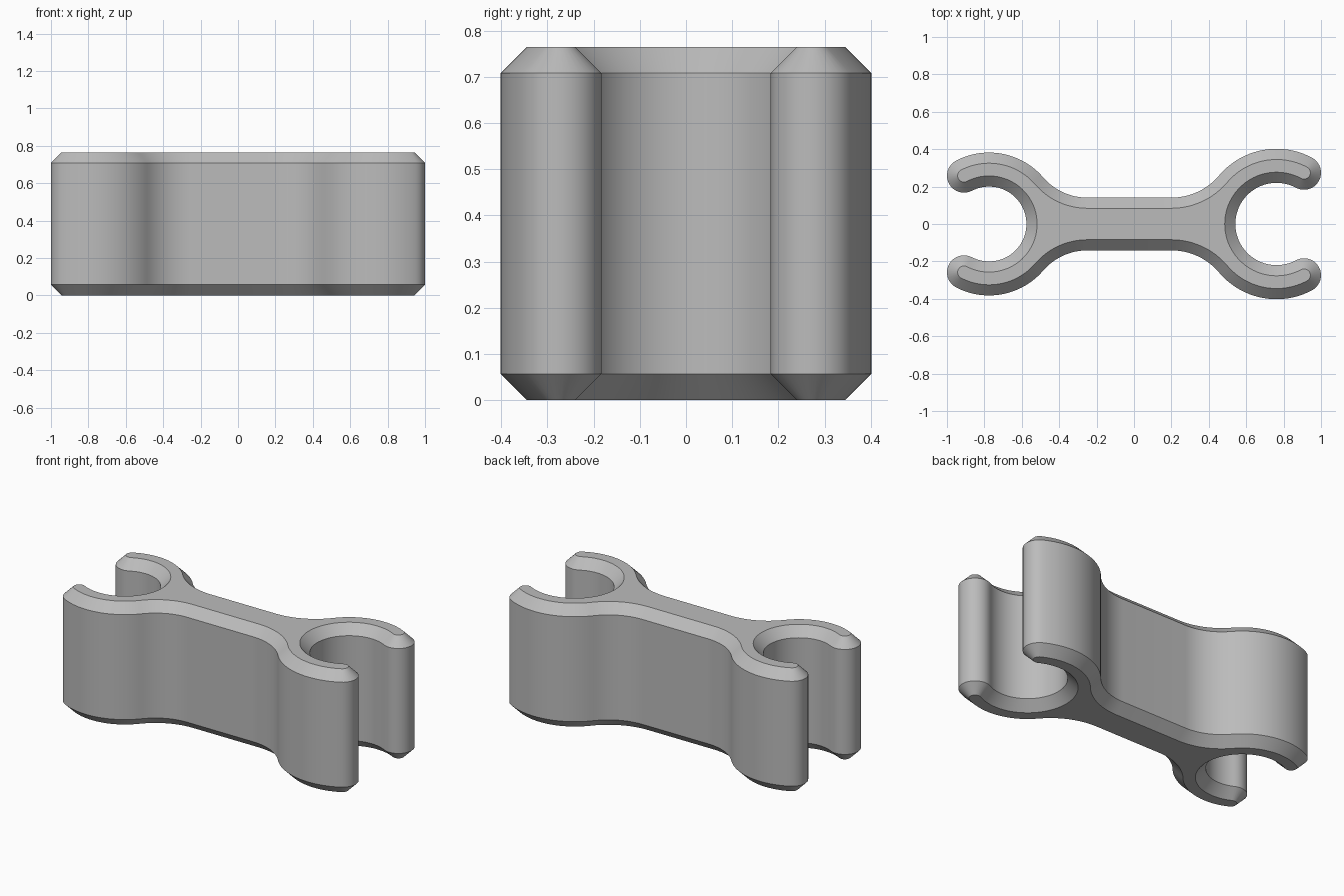
import bpy, bmesh, math

if "Cube" in bpy.data.objects:
    bpy.data.objects.remove(bpy.data.objects["Cube"])

HEIGHT, CHAMFER = 0.765, 0.057
BAR = 0.141                      # half thickness of the connecting bar
TIP = 0.091                      # half thickness of the jaws


def arc(cx, cy, r, a0, a1, n):
    return [(cx + r * math.cos(a0 + (a1 - a0) * i / n),
             cy + r * math.sin(a0 + (a1 - a0) * i / n)) for i in range(n + 1)]


def half_jaw(cx, hole, bar_end, tip_dx, inset):
    """Upper outline of one jaw, from the bar to the middle of the hole."""
    mid, outer = hole + TIP, hole + 2 * TIP
    d = cx - bar_end
    # fillet radius tangent to both the bar and the outer jaw circle
    fil = (d * d + BAR * BAR - outer * outer) / (2 * (outer - BAR))
    phi = math.atan2(-(BAR + fil), d)
    tip = math.acos(tip_dx / mid)
    tx, ty = cx + tip_dx, mid * math.sin(tip)
    pts = arc(bar_end, BAR + fil, fil + inset, -math.pi / 2, phi, 12)
    pts += arc(cx, 0, outer - inset, phi + math.pi, tip, 24)[1:]
    pts += arc(tx, ty, TIP - inset, tip, tip - math.pi, 16)[1:]
    pts += arc(cx, 0, hole + inset, tip, math.pi, 28)[1:]
    return pts


def outline(inset):
    """Closed double-jaw outline, shrunk evenly by inset."""
    right = half_jaw(0.762, 0.22, 0.20, 0.147, inset)
    left = [(-x, y) for x, y in half_jaw(0.775, 0.20, 0.25, 0.134, inset)]
    flip = lambda pts: [(x, -y) for x, y in pts]
    return right + flip(right)[-2::-1] + flip(left) + left[-2::-1]


# Clip body: four stacked outlines give straight walls with chamfered rims
bm = bmesh.new()
levels = [(0, CHAMFER), (CHAMFER, 0), (HEIGHT - CHAMFER, 0), (HEIGHT, CHAMFER)]
rings = [[bm.verts.new((x, y, z)) for x, y in outline(c)] for z, c in levels]
for low, high in zip(rings, rings[1:]):
    for i in range(len(low)):
        j = (i + 1) % len(low)
        bm.faces.new((low[i], low[j], high[j], high[i]))
bm.faces.new(rings[0])
bm.faces.new(rings[-1])
bmesh.ops.recalc_face_normals(bm, faces=bm.faces)

mesh = bpy.data.meshes.new("double_clip")
bm.to_mesh(mesh)
bm.free()
clip = bpy.data.objects.new("double_clip", mesh)
bpy.context.collection.objects.link(clip)

grey = bpy.data.materials.new("plain grey")
grey.diffuse_color = (0.5, 0.5, 0.5, 1)
grey.use_nodes = True
grey.node_tree.nodes["Principled BSDF"].inputs["Base Color"].default_value = grey.diffuse_color
mesh.materials.append(grey)

# Smooth walls, crisp chamfer edges
bpy.context.view_layer.objects.active = clip
clip.select_set(True)
bpy.ops.object.shade_smooth_by_angle(angle=math.radians(30))
